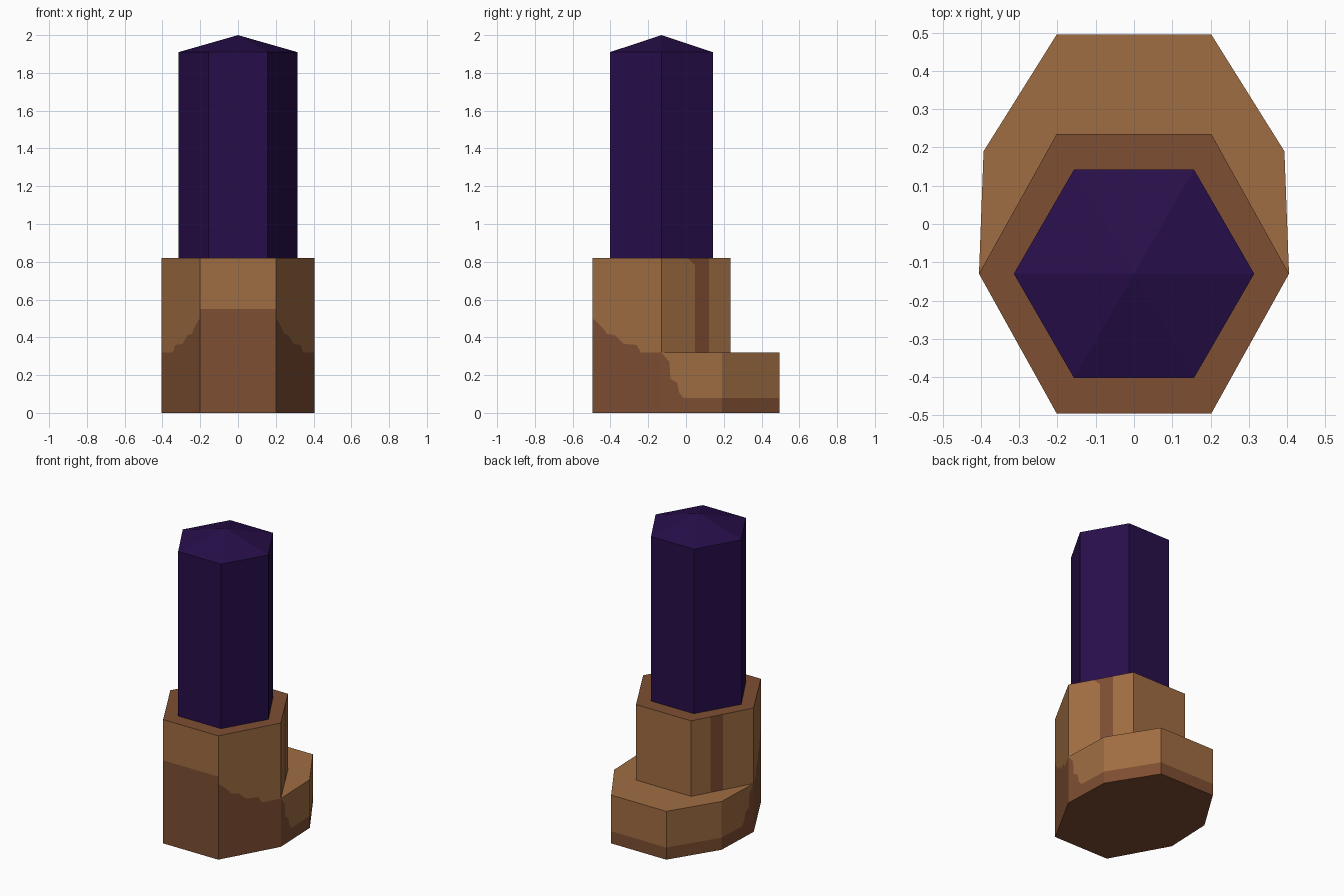
import bpy, bmesh, math
from mathutils import Vector

if "Cube" in bpy.data.objects:
    bpy.data.objects.remove(bpy.data.objects["Cube"])


def material(name, rgb):
    m = bpy.data.materials.new(name)
    lin = [((c / 255 + 0.055) / 1.055) ** 2.4 if c > 10 else c / 255 / 12.92 for c in rgb]
    m.diffuse_color = (*lin, 1)
    m.use_nodes = True
    m.node_tree.nodes["Principled BSDF"].inputs["Base Color"].default_value = m.diffuse_color
    return m


LIGHT = material("light brown", (160, 109, 66))
DARK = material("dark brown", (126, 78, 50))
PURPLE = material("deep purple", (39, 14, 74))


def finish(bm, name, mats):
    mesh = bpy.data.meshes.new(name)
    bm.to_mesh(mesh)
    bm.free()
    for m in mats:
        mesh.materials.append(m)
    bpy.context.collection.objects.link(bpy.data.objects.new(name, mesh))


def panel(bm, points, normal, mat):
    """Flat face from 3D points, turned to face along normal."""
    f = bm.faces.new([bm.verts.new(p) for p in points])
    f.normal_update()
    if f.normal.dot(Vector(normal)) < 0:
        f.normal_flip()
    f.material_index = mat


def wall(bm, p, q, side, regions):
    """Upright wall from p to q (x, y); regions are (colour, [(t, z), ...])."""
    p, q = Vector(p), Vector(q)
    p.x *= side
    q.x *= side
    d = q - p
    normal = Vector((d.y, -d.x, 0)) * side
    for mat, outline in regions:
        panel(bm, [(*(p + d * t), z) for t, z in outline], normal, mat)


def split(line, top):
    """Dark area below a paint line, light area above it."""
    return [(1, [(0, 0), (1, 0)] + line[::-1]), (0, line + [(1, top), (0, top)])]


# Stepped base: right half outline points, mirrored by the side loop
TOP, STEP = 0.82, 0.32
FRONT, MID, NECK = (0.202, -0.495), (0.405, -0.13), (0.202, 0.235)
HIP, BACK = (0.393, 0.19), (0.202, 0.495)

front_line = [(0, 0.5), (0.07, 0.48), (0.17, 0.44), (0.2, 0.42), (0.33, 0.41),
              (0.45, 0.365), (0.64, 0.36), (0.70, 0.32), (1, 0.32)]
side_line = [(0, 0.32), (0.13, 0.27), (0.15, 0.18), (0.26, 0.16), (0.29, 0.11),
             (0.36, 0.08), (1, 0.08)]
band = [(0, 0.08), (1, 0.08)]

bm = bmesh.new()
for s in (1, -1):
    wall(bm, FRONT, MID, s, split(front_line, TOP))
    wall(bm, MID, HIP, s, split(side_line, STEP))
    wall(bm, HIP, BACK, s, split(band, STEP))
    # upper rear wall with a dark upright stripe, flared at the top on the right
    left = ([(0.49, STEP), (0.49, 0.78), (0.38, TOP)] if s == 1
            else [(0.49, STEP), (0.49, TOP)])
    right = [(0.69, STEP), (0.69, TOP)]
    wall(bm, MID, NECK, s, [
        (0, [(0, STEP)] + left + [(0, TOP)]),
        (1, left + right[::-1]),
        (0, right + [(1, TOP), (1, STEP)])])

# Centre front and back walls
mirror = lambda p: (-p[0], p[1])
wall(bm, mirror(FRONT), FRONT, 1, split([(0, 0.55), (1, 0.55)], TOP))
wall(bm, BACK, mirror(BACK), 1, split(band, STEP))
wall(bm, NECK, mirror(NECK), 1, [(0, [(0, STEP), (1, STEP), (1, TOP), (0, TOP)])])


# Level faces: dark rim, light step, dark underside
def level(half, z, up, mat):
    outline = half + [mirror(p) for p in reversed(half)]
    panel(bm, [(*p, z) for p in outline], (0, 0, up), mat)


level([FRONT, MID, NECK], TOP, 1, 1)
level([NECK, MID, HIP, BACK], STEP, 1, 0)
level([FRONT, MID, HIP, BACK], 0, -1, 1)
bmesh.ops.remove_doubles(bm, verts=bm.verts, dist=0.0005)
finish(bm, "stepped_base", [LIGHT, DARK])

# Six-sided column with a shallow pointed cap
bm = bmesh.new()
rings = [[bm.verts.new((0.314 * math.cos(i * math.pi / 3),
                        -0.13 + 0.314 * math.sin(i * math.pi / 3), z))
          for i in range(6)] for z in (TOP, 1.91)]
apex = bm.verts.new((0, -0.13, 2.0))
for i in range(6):
    j = (i + 1) % 6
    bm.faces.new((rings[0][i], rings[0][j], rings[1][j], rings[1][i]))
    bm.faces.new((rings[1][i], rings[1][j], apex))
finish(bm, "hex_column", [PURPLE])
